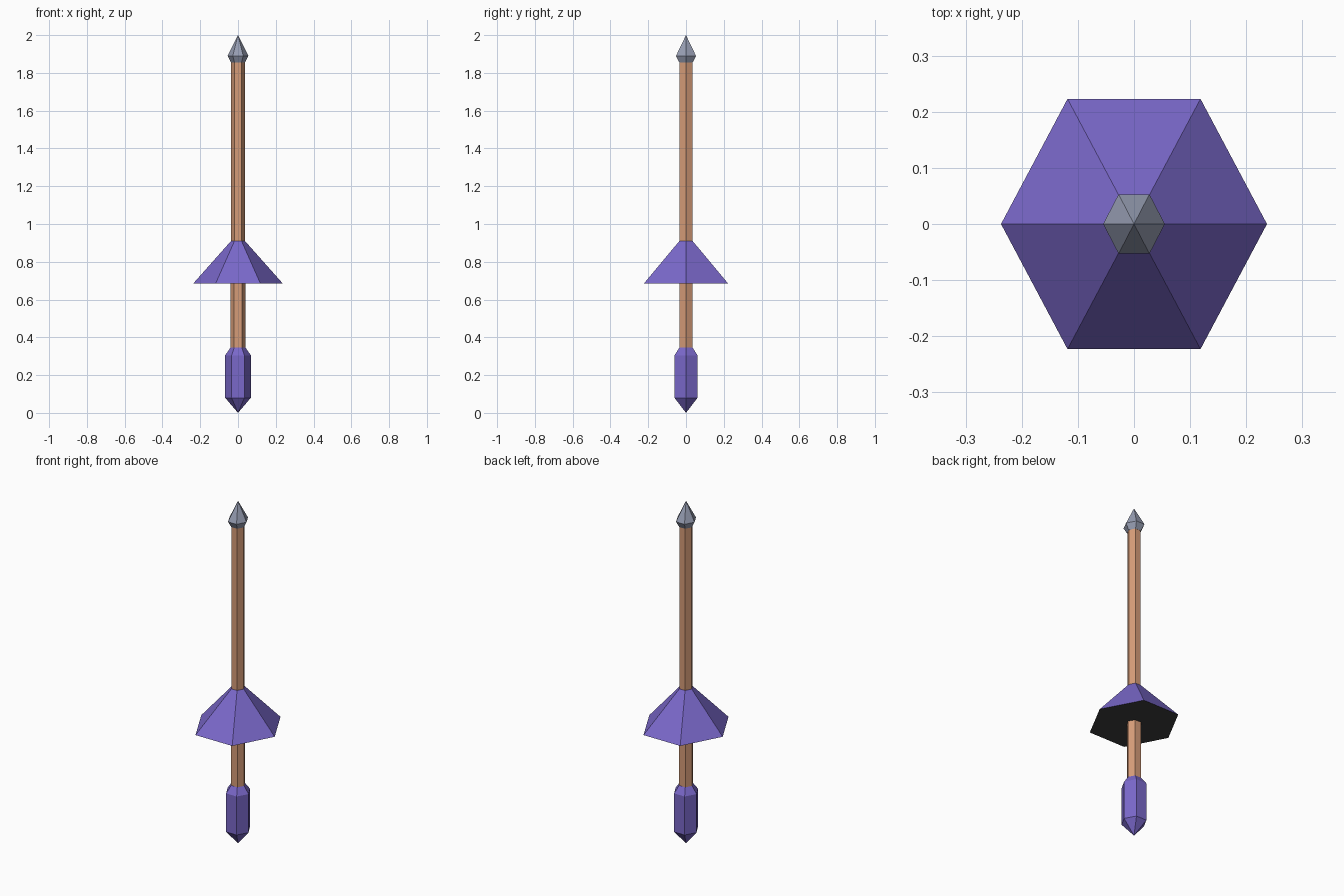
import bpy, bmesh

SIDES = [(1, 0), (0.5, 1), (-0.5, 1), (-1, 0), (-0.5, -1), (0.5, -1)]

cube = bpy.data.objects.get("Cube")
if cube:
    bpy.data.objects.remove(cube, do_unlink=True)


def material(name, hex_code):
    """Make a flat material from an sRGB hex colour."""
    srgb = [int(hex_code[i:i + 2], 16) / 255 for i in (0, 2, 4)]
    color = [((c + 0.055) / 1.055) ** 2.4 for c in srgb] + [1]
    mat = bpy.data.materials.new(name)
    mat.use_nodes = True
    mat.diffuse_color = color
    bsdf = mat.node_tree.nodes["Principled BSDF"]
    bsdf.inputs["Base Color"].default_value = color
    bsdf.inputs["Roughness"].default_value = 0.8
    return mat


def hex_part(name, rings, *mats):
    """Stack six-sided rings (z, half width x, half depth y); zero width is a point."""
    bm = bmesh.new()
    loops = []
    for z, rx, ry in rings:
        corners = SIDES if rx else [(0, 0)]
        loops.append([bm.verts.new((rx * x, ry * y, z)) for x, y in corners])
    for low, high in zip(loops, loops[1:]):
        for i in range(6):
            j = (i + 1) % 6
            if len(low) == 1:
                bm.faces.new((low[0], high[j], high[i]))
            elif len(high) == 1:
                bm.faces.new((low[i], low[j], high[0]))
            else:
                bm.faces.new((low[i], low[j], high[j], high[i]))
    for loop in (loops[0], loops[-1]):
        if len(loop) > 1:
            bm.faces.new(loop)
    bmesh.ops.recalc_face_normals(bm, faces=bm.faces)
    # A second material goes on the flat underside
    if len(mats) > 1:
        for face in bm.faces:
            face.material_index = int(face.normal.z < -0.9)
    mesh = bpy.data.meshes.new(name)
    bm.to_mesh(mesh)
    bm.free()
    for mat in mats:
        mesh.materials.append(mat)
    obj = bpy.data.objects.new(name, mesh)
    bpy.context.collection.objects.link(obj)
    return obj


purple = material("purple", "7a68ca")
wood = material("tan wood", "d69c78")
steel = material("blue grey steel", "969db2")
dark = material("dark grey", "3c3c3c")

# Handle with pointed pommel and bevelled shoulder
hex_part("grip", [(0, 0, 0), (0.08, 0.068, 0.061),
                  (0.305, 0.068, 0.061), (0.345, 0.04, 0.035)], purple)

# Shaft, slightly slimmer above the guard
hex_part("lower_shaft", [(0.34, 0.04, 0.034), (0.69, 0.04, 0.034)], wood)
hex_part("upper_shaft", [(0.88, 0.036, 0.034), (1.86, 0.036, 0.034)], wood)

# Flared hand guard with a dark flat underside
hex_part("guard", [(0.685, 0.237, 0.223), (0.91, 0.037, 0.035)], purple, dark)

# Spear point
hex_part("spear_tip", [(1.855, 0.037, 0.035), (1.89, 0.055, 0.053),
                       (2, 0, 0)], steel)
